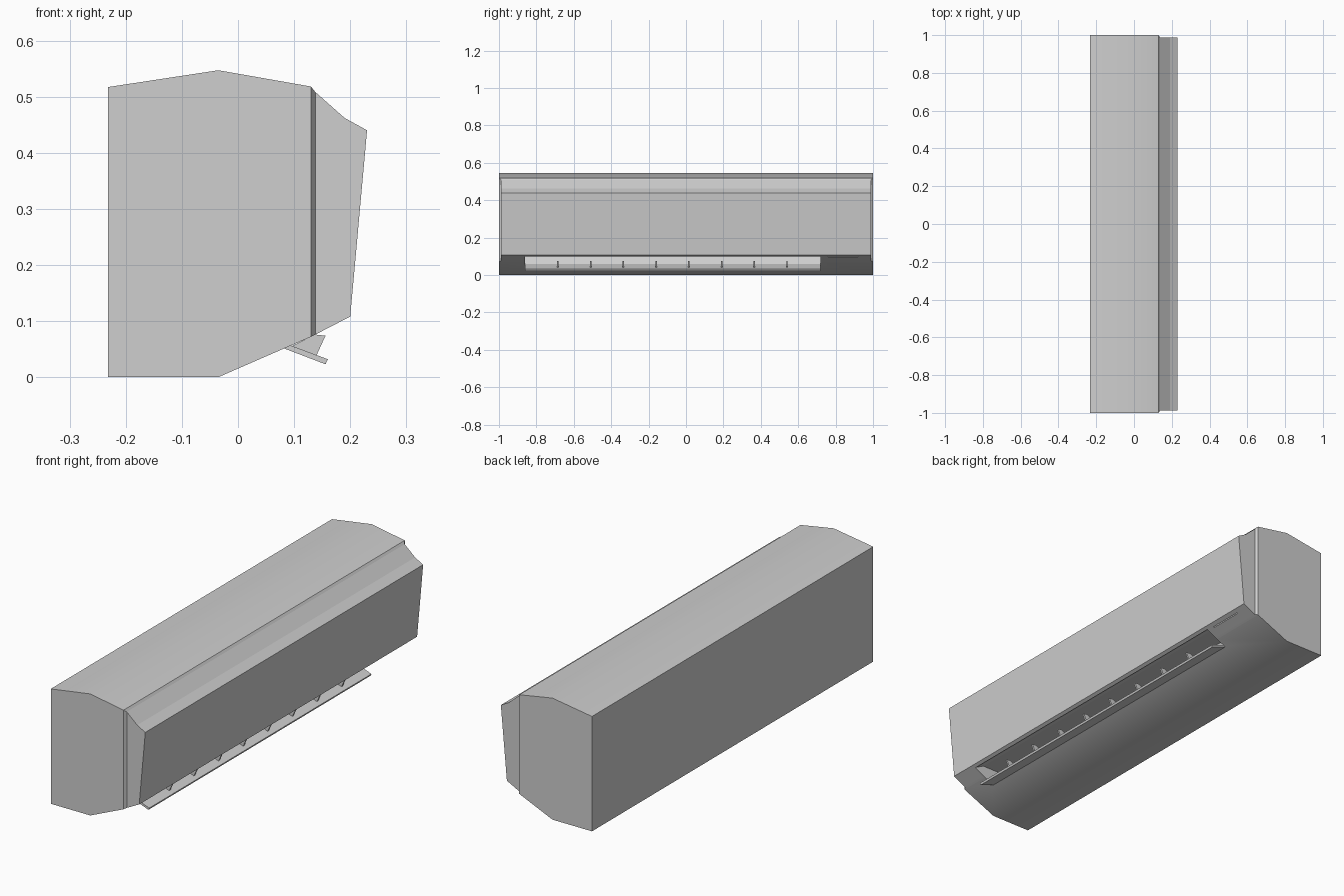
import bpy
import bmesh

if "Cube" in bpy.data.objects:
    bpy.data.objects.remove(bpy.data.objects["Cube"], do_unlink=True)

# Single plastic colour
grey = bpy.data.materials.new("light_grey_plastic")
grey.use_nodes = True
colour = (0.62, 0.62, 0.62, 1)
grey.diffuse_color = colour
grey.node_tree.nodes["Principled BSDF"].inputs["Base Color"].default_value = colour


def prism(name, profile, y0, y1, inset=None):
    """Extrude an (x, z) profile along y; inset(x) pulls both ends inwards."""
    shrink = inset or (lambda x: 0)
    bm = bmesh.new()
    front = [bm.verts.new((x, y0 + shrink(x), z)) for x, z in profile]
    back = [bm.verts.new((x, y1 - shrink(x), z)) for x, z in profile]
    bm.faces.new(front)
    bm.faces.new(back[::-1])
    for i in range(len(profile)):
        j = (i + 1) % len(profile)
        bm.faces.new((front[j], front[i], back[i], back[j]))
    bmesh.ops.recalc_face_normals(bm, faces=bm.faces)
    mesh = bpy.data.meshes.new(name)
    bm.to_mesh(mesh)
    bm.free()
    mesh.materials.append(grey)
    obj = bpy.data.objects.new(name, mesh)
    bpy.context.collection.objects.link(obj)
    return obj


def activate(obj):
    bpy.ops.object.select_all(action='DESELECT')
    obj.select_set(True)
    bpy.context.view_layer.objects.active = obj


def cut(obj, cutter):
    mod = obj.modifiers.new("cut", 'BOOLEAN')
    mod.operation = 'DIFFERENCE'
    mod.solver = 'EXACT'
    mod.object = cutter
    activate(obj)
    bpy.ops.object.modifier_apply(modifier=mod.name)


# Main casing with a peaked top and sloping underside
casing = prism("casing", [(-0.232, 0), (-0.035, 0), (0.13, 0.072),
                          (0.13, 0.518), (-0.035, 0.547), (-0.232, 0.517)], -1, 1)

# Tapered neck between casing and cover
neck = prism("neck", [(0.13, 0.072), (0.138, 0.076), (0.138, 0.508), (0.13, 0.518)],
             -1, 1, lambda x: 0.012 if x > 0.135 else 0)

# Front cover
cover = prism("front_cover", [(0.138, 0.076), (0.2, 0.108), (0.23, 0.44),
                              (0.19, 0.462), (0.138, 0.508)], -0.988, 0.988)

# Air outlet duct and display slot, cut into the underside
duct = prism("duct_cutter", [(0.088, 0.04), (0.185, 0.07), (0.185, 0.102),
                             (0.14, 0.125), (0.04, 0.125), (0.088, 0.06)], -0.86, 0.72)
slot = prism("slot_cutter", [(0.178, 0.08), (0.182, 0.08),
                             (0.182, 0.105), (0.178, 0.105)], 0.76, 0.92)
for part in (casing, neck, cover):
    cut(part, duct)
cut(cover, slot)
for helper in (duct, slot):
    bpy.data.objects.remove(helper, do_unlink=True)

# Smooth the shallow bends of the casing
activate(casing)
bpy.ops.object.shade_smooth_by_angle(angle=0.5)

# Tilted louvre flap under the outlet
prism("louvre_flap", [(0.08, 0.052), (0.156, 0.023), (0.16, 0.032), (0.09, 0.058)],
      -0.86, 0.72)

# Small fins standing on the flap
for i in range(8):
    y = -0.685 + i * 0.175
    prism(f"louvre_fin_{i + 1}", [(0.095, 0.055), (0.14, 0.039), (0.156, 0.074),
                                  (0.137, 0.076)], y - 0.004, y + 0.004)
